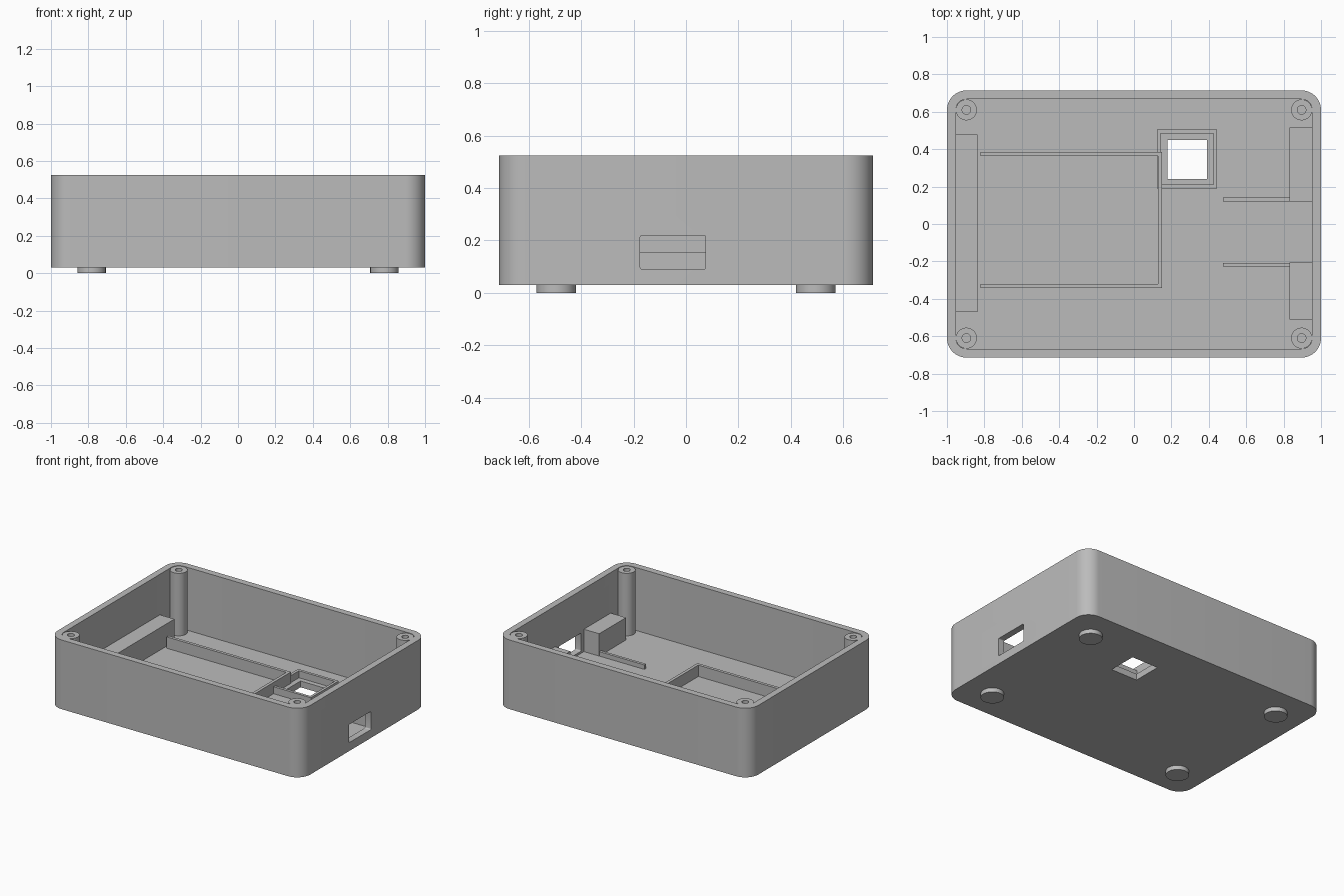
import bpy
import bmesh
from math import cos, sin, pi, radians

cube = bpy.data.objects.get("Cube")
if cube:
    bpy.data.objects.remove(cube, do_unlink=True)

GREY = (0.5, 0.5, 0.5, 1.0)
grey = bpy.data.materials.new("grey plastic")
grey.use_nodes = True
grey.diffuse_color = GREY
grey.node_tree.nodes["Principled BSDF"].inputs["Base Color"].default_value = GREY

# Main dimensions
HALF_X, HALF_Y = 1.0, 0.714
BASE, FLOOR, RIM = 0.03, 0.075, 0.525
WALL, CORNER = 0.047, 0.104
POST_X, POST_Y = HALF_X - CORNER, HALF_Y - CORNER


def finish(bm, name):
    bmesh.ops.recalc_face_normals(bm, faces=bm.faces)
    mesh = bpy.data.meshes.new(name)
    bm.to_mesh(mesh)
    bm.free()
    mesh.materials.append(grey)
    obj = bpy.data.objects.new(name, mesh)
    bpy.context.collection.objects.link(obj)
    return obj


def prism(name, outline, z0, z1):
    """Extrude a flat outline between two heights."""
    bm = bmesh.new()
    face = bm.faces.new([bm.verts.new((x, y, z0)) for x, y in outline])
    top = bmesh.ops.extrude_face_region(bm, geom=[face])["geom"]
    verts = [v for v in top if isinstance(v, bmesh.types.BMVert)]
    bmesh.ops.translate(bm, verts=verts, vec=(0, 0, z1 - z0))
    return finish(bm, name)


def box(name, x0, x1, y0, y1, z0, z1):
    return prism(name, [(x0, y0), (x1, y0), (x1, y1), (x0, y1)], z0, z1)


def rounded(hx, hy, r, steps=12):
    """Outline of a rectangle with round corners."""
    points = []
    for quarter, (sx, sy) in enumerate([(1, 1), (-1, 1), (-1, -1), (1, -1)]):
        for i in range(steps + 1):
            a = (quarter + i / steps) * pi / 2
            points.append((sx * (hx - r) + r * cos(a), sy * (hy - r) + r * sin(a)))
    return points


def circle(cx, cy, r, sides=32):
    return [(cx + r * cos(2 * pi * i / sides), cy + r * sin(2 * pi * i / sides))
            for i in range(sides)]


def select_only(obj):
    bpy.ops.object.select_all(action="DESELECT")
    obj.select_set(True)
    bpy.context.view_layer.objects.active = obj


def cut(obj, cutter):
    """Subtract the cutter from the object, then discard the cutter."""
    mod = obj.modifiers.new("cut", "BOOLEAN")
    mod.operation = "DIFFERENCE"
    mod.solver = "EXACT"
    mod.object = cutter
    select_only(obj)
    bpy.ops.object.modifier_apply(modifier=mod.name)
    bpy.data.objects.remove(cutter, do_unlink=True)


def smooth(obj):
    select_only(obj)
    bpy.ops.object.shade_smooth_by_angle(angle=radians(30))


# Case: open tray with a floor window and a side port
case = prism("case_shell", rounded(HALF_X, HALF_Y, CORNER), BASE, RIM)
cut(case, prism("cavity_cutter",
                rounded(HALF_X - WALL, HALF_Y - WALL, CORNER - WALL), FLOOR, RIM + 0.1))
cut(case, box("window_cutter", 0.18, 0.39, 0.24, 0.45, BASE - 0.1, FLOOR + 0.1))

port = prism("port_cutter", rounded(0.065, 0.125, 0.008, 4), -0.1, 0.1)
port.rotation_euler = (0, pi / 2, 0)
port.location = (HALF_X, -0.05, 0.155)
bpy.context.view_layer.update()
cut(case, port)
smooth(case)

# Corner screw posts and feet
for sx, side in ((-1, "right"), (1, "left")):
    for sy, end in ((-1, "front"), (1, "back")):
        px, py = sx * POST_X, sy * POST_Y
        post = prism(f"screw_post_{end}_{side}", circle(px, py, 0.056), FLOOR - 0.01, RIM - 0.003)
        cut(post, prism("screw_cutter", circle(px, py, 0.023, 24), RIM - 0.15, RIM + 0.1))
        smooth(post)
        foot = prism(f"foot_{end}_{side}", circle(sx * 0.783, sy * 0.496, 0.076), 0, BASE + 0.005)
        smooth(foot)

# Support blocks along the end walls
LOW = FLOOR - 0.01
box("long_support_block", -0.96, -0.838, -0.47, 0.478, LOW, 0.235)
box("back_support_block", 0.832, 0.96, 0.12, 0.515, LOW, 0.235)
box("front_support_block", 0.832, 0.96, -0.51, -0.207, LOW, 0.235)

# Low guide rails beside the port
box("back_guide_rail", 0.475, 0.84, 0.121, 0.142, LOW, 0.107)
box("front_guide_rail", 0.475, 0.84, -0.228, -0.208, LOW, 0.107)

# U-shaped compartment rail
X0, X1, Y0, Y1, T = -0.82, 0.149, -0.342, 0.386, 0.022
prism("compartment_rail",
      [(X0, Y0), (X1, Y0), (X1, Y1), (X0, Y1),
       (X0, Y1 - T), (X1 - T, Y1 - T), (X1 - T, Y0 + T), (X0, Y0 + T)], LOW, 0.156)

# Raised frame around the floor window
frame = box("window_frame", 0.123, 0.444, 0.19, 0.505, LOW, 0.125)
cut(frame, box("frame_cutter", 0.143, 0.425, 0.21, 0.485, 0, 0.3))
